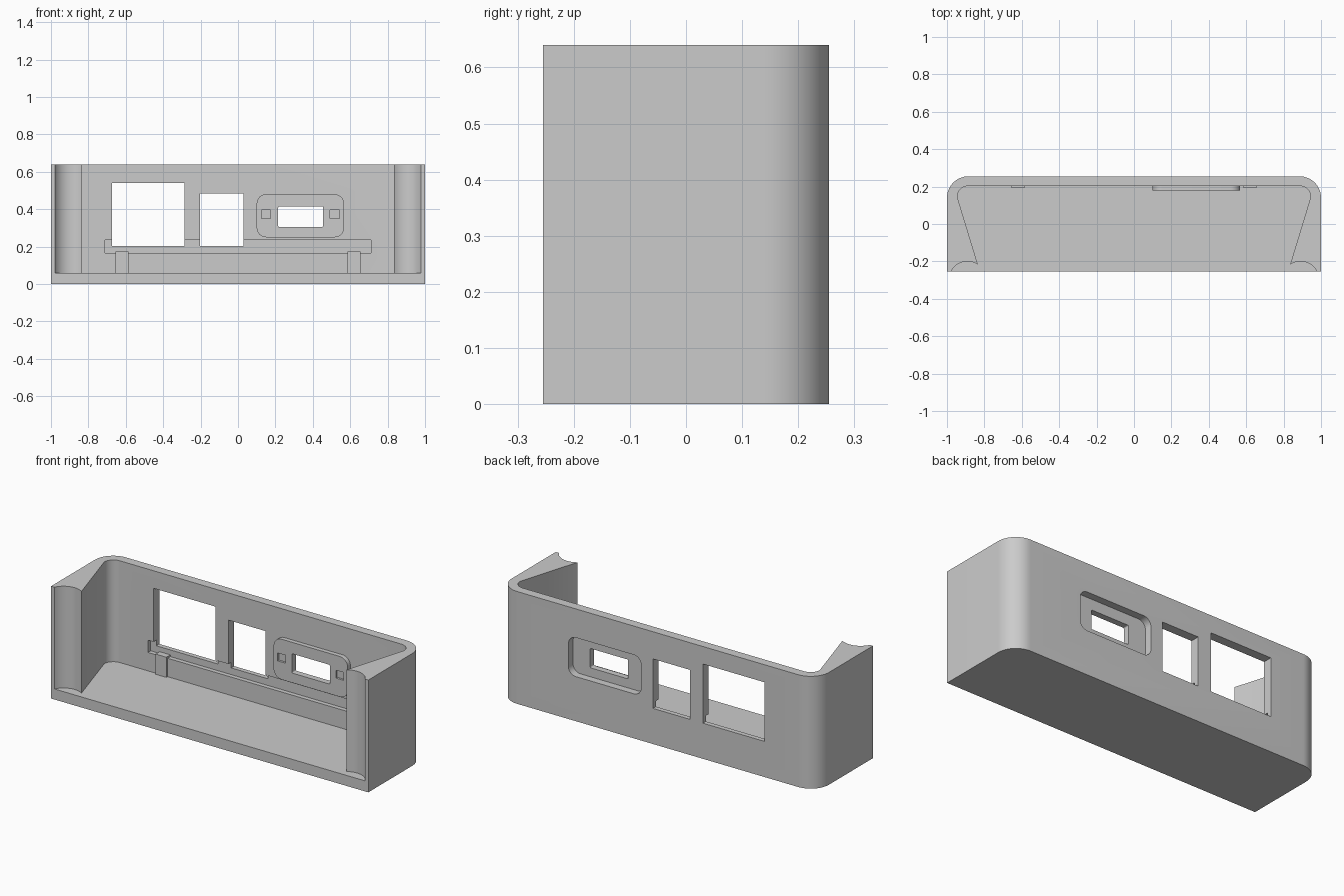
import bpy, bmesh
from math import sin, cos, radians
from mathutils import Vector

if "Cube" in bpy.data.objects:
    bpy.data.objects.remove(bpy.data.objects["Cube"], do_unlink=True)

grey = bpy.data.materials.new("plain grey")
grey.use_nodes = True
grey.diffuse_color = (0.6, 0.6, 0.6, 1)
grey.node_tree.nodes["Principled BSDF"].inputs["Base Color"].default_value = grey.diffuse_color


def arc(cx, cy, r, start, end, steps=14):
    angles = [radians(start + (end - start) * i / steps) for i in range(steps + 1)]
    return [(cx + r * cos(a), cy + r * sin(a)) for a in angles]


def prism(name, points, low, high, along_y=False):
    """Extrude a flat profile along z, or along y for (x, z) profiles."""
    bm = bmesh.new()
    place = (lambda u, v: (u, low, v)) if along_y else (lambda u, v: (u, v, low))
    face = bm.faces.new([bm.verts.new(place(u, v)) for u, v in points])
    top = bmesh.ops.extrude_face_region(bm, geom=[face])["geom"]
    shift = Vector((0, high - low, 0)) if along_y else Vector((0, 0, high - low))
    bmesh.ops.translate(bm, vec=shift, verts=[v for v in top if isinstance(v, bmesh.types.BMVert)])
    bmesh.ops.recalc_face_normals(bm, faces=bm.faces)
    mesh = bpy.data.meshes.new(name)
    bm.to_mesh(mesh)
    bm.free()
    mesh.materials.append(grey)
    obj = bpy.data.objects.new(name, mesh)
    bpy.context.collection.objects.link(obj)
    return obj


def rect(x0, x1, z0, z1, r=0.0):
    if r == 0:
        return [(x0, z0), (x1, z0), (x1, z1), (x0, z1)]
    return (arc(x1 - r, z1 - r, r, 0, 90, 8) + arc(x0 + r, z1 - r, r, 90, 180, 8)
            + arc(x0 + r, z0 + r, r, 180, 270, 8) + arc(x1 - r, z0 + r, r, 270, 360, 8))


def combine(target, tool, operation="DIFFERENCE"):
    mod = target.modifiers.new("combine", "BOOLEAN")
    mod.operation = operation
    mod.solver = "EXACT"
    mod.object = tool
    tool.hide_render = True
    bpy.context.view_layer.objects.active = target
    bpy.ops.object.modifier_apply(modifier=mod.name)
    bpy.data.objects.remove(tool, do_unlink=True)


W, D, H = 1.0, 0.255, 0.64
FLOOR, INNER = 0.06, 0.203

# Outer block with rounded back corners
R = 0.115
body = prism("port_housing", [(-W, -D), (W, -D)] + arc(W - R, D - R, R, 0, 90)
             + arc(R - W, D - R, R, 90, 180), 0, H)

# Cavity, open at the top and front, leaving curved lips at the front corners
r = 0.058
right_half = (arc(0.89, -0.3, 0.1, 26.7, 123.4)
              + arc(0.945 - r, INNER - r, r, 0, 90))
right_half = [(right_half[0][0], -0.4)] + right_half
cavity = right_half + [(-x, y) for x, y in reversed(right_half)]
combine(body, prism("cavity", cavity, FLOOR, H + 0.1))

# Raised plate inside the connector recess
combine(body, prism("connector_plate", rect(0.1, 0.567, 0.25, 0.48, 0.05), 0.178, 0.225, True), "UNION")

# Board groove in the back wall
combine(body, prism("board_groove", rect(-0.71, 0.71, 0.165, 0.235), 0.17, 0.228, True))

# Support ribs under the groove
for x in (-0.62, 0.62):
    combine(body, prism("support_rib", rect(x - 0.034, x + 0.034, 0.05, 0.175), 0.192, 0.235, True), "UNION")

# Port windows, connector recess and its slot
for name, outline, y0 in (
        ("wide_window", rect(-0.675, -0.285, 0.203, 0.54), 0.1),
        ("narrow_window", rect(-0.203, 0.03, 0.203, 0.485), 0.1),
        ("connector_recess", rect(0.104, 0.563, 0.254, 0.476, 0.046), 0.213),
        ("connector_slot", rect(0.215, 0.455, 0.305, 0.415, 0.006), 0.1)):
    combine(body, prism(name, outline, y0, 0.35, True))

# Small notches either side of the slot
for x in (0.15, 0.517):
    combine(body, prism("plate_notch", rect(x - 0.025, x + 0.025, 0.35, 0.395), 0.15, 0.19, True))

bpy.ops.object.select_all(action="DESELECT")
body.select_set(True)
bpy.context.view_layer.objects.active = body
bpy.ops.object.shade_smooth_by_angle(angle=radians(30))
